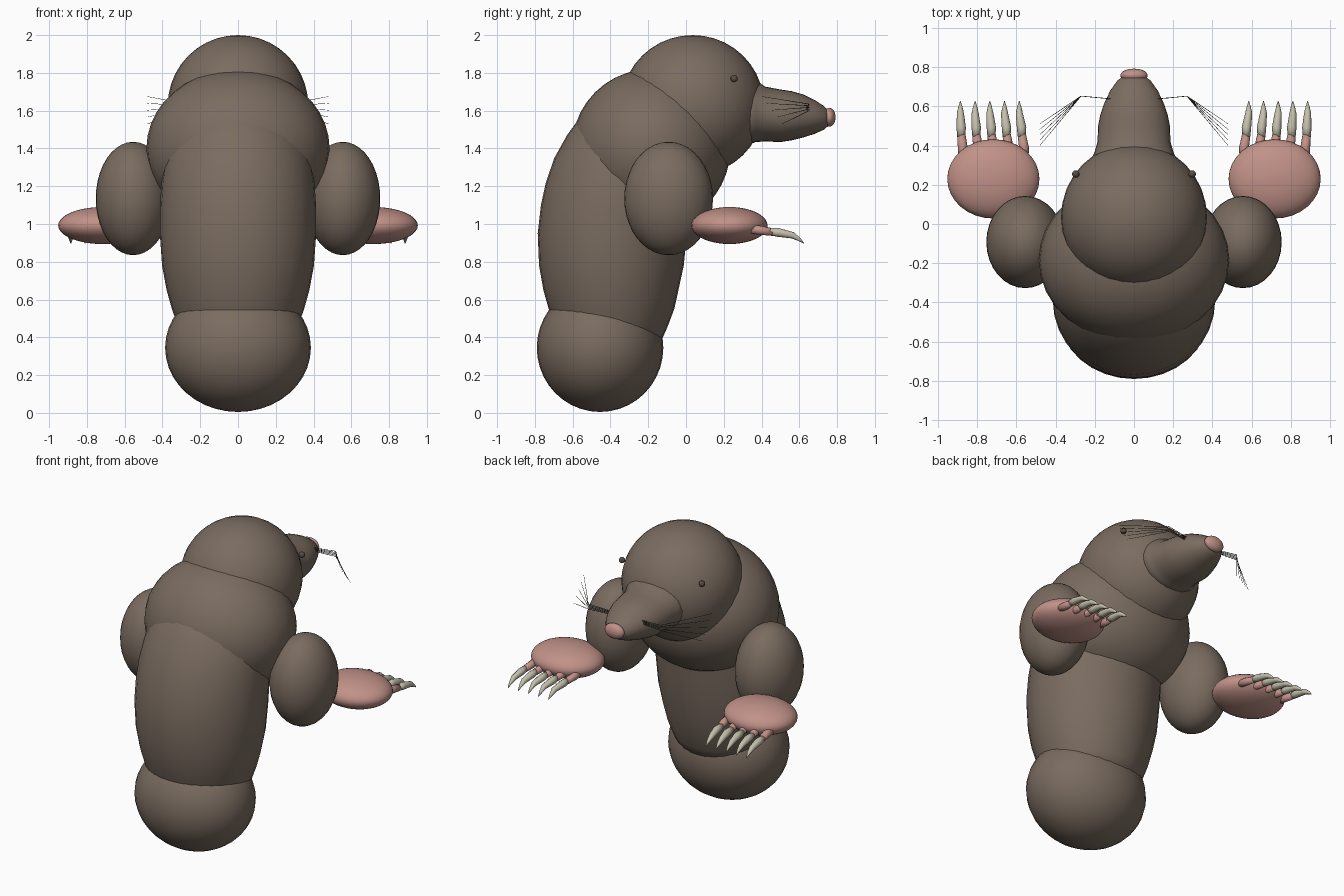
import bpy, bmesh, math
from mathutils import Vector

if "Cube" in bpy.data.objects:
    bpy.data.objects.remove(bpy.data.objects["Cube"])


def material(name, rgb):
    m = bpy.data.materials.new(name)
    m.diffuse_color = (*rgb, 1)
    m.use_nodes = True
    m.node_tree.nodes["Principled BSDF"].inputs["Base Color"].default_value = m.diffuse_color
    return m


FUR = material("brown fur", (0.195, 0.150, 0.117))
PINK = material("pink skin", (0.53, 0.285, 0.245))
CLAW = material("bone claw", (0.55, 0.52, 0.41))
DARK = material("dark whisker", (0.07, 0.065, 0.055))
EYE = material("eye brown", (0.10, 0.075, 0.058))


def finish(name, bm, mat):
    bmesh.ops.recalc_face_normals(bm, faces=bm.faces)
    me = bpy.data.meshes.new(name)
    bm.to_mesh(me)
    bm.free()
    me.materials.append(mat)
    for p in me.polygons:
        p.use_smooth = True
    ob = bpy.data.objects.new(name, me)
    bpy.context.collection.objects.link(ob)
    return ob


def ellipsoid(name, centre, radii, mat, segs=32, rings=20):
    bm = bmesh.new()
    bmesh.ops.create_uvsphere(bm, u_segments=segs, v_segments=rings, radius=1)
    for v in bm.verts:
        v.co = Vector(c + r * k for c, r, k in zip(centre, radii, v.co))
    return finish(name, bm, mat)


def loft(name, rings, mat, sides=32):
    """rings: (centre, axis_a, axis_b), with elliptical sections, capped ends"""
    bm = bmesh.new()
    loops = []
    for c, a, b in rings:
        angles = [math.tau * i / sides for i in range(sides)]
        loops.append([bm.verts.new(Vector(c) + Vector(a) * math.cos(t) + Vector(b) * math.sin(t))
                      for t in angles])
    for lo, hi in zip(loops, loops[1:]):
        for i in range(sides):
            j = (i + 1) % sides
            bm.faces.new((lo[i], lo[j], hi[j], hi[i]))
    bm.faces.new(loops[0])
    bm.faces.new(loops[-1])
    return finish(name, bm, mat)


def tube(name, points, radii, mat, sides=10):
    """round tube with a varying radius along a path"""
    pts = [Vector(p) for p in points]
    rings = []
    for i, (p, r) in enumerate(zip(pts, radii)):
        d = (pts[min(i + 1, len(pts) - 1)] - pts[max(i - 1, 0)]).normalized()
        a = d.cross(Vector((0, 0, 1))).normalized()
        rings.append((p, a * r, d.cross(a) * r))
    return loft(name, rings, mat, sides)


# Body: rump ball, leaning torso, shoulder ball, head
ellipsoid("rump", (0, -0.455, 0.345), (0.386, 0.335, 0.340), FUR)
torso = [  # z, back y, front y, half width
    (0.36, -0.64, -0.14, 0.27), (0.45, -0.69, -0.10, 0.315), (0.55, -0.727, -0.062, 0.35),
    (0.65, -0.755, -0.04, 0.378), (0.78, -0.778, -0.012, 0.402), (0.95, -0.785, 0.005, 0.414),
    (1.10, -0.768, 0.02, 0.413), (1.22, -0.742, 0.03, 0.405), (1.35, -0.697, 0.03, 0.385),
    (1.47, -0.63, 0.0, 0.34), (1.56, -0.565, -0.05, 0.27), (1.63, -0.48, -0.12, 0.17)]
loft("torso", [((0, (b + f) / 2, z), (w, 0, 0), (0, (f - b) / 2, 0))
               for z, b, f, w in torso], FUR)
ellipsoid("shoulders", (0, -0.185, 1.40), (0.485, 0.42, 0.42), FUR)
ellipsoid("head", (0, 0.035, 1.628), (0.372, 0.378, 0.372), FUR)

# Snout and nose
snout = [  # y, centre z, half height, half width
    (0.30, 1.60, 0.19, 0.23), (0.37, 1.597, 0.163, 0.20), (0.42, 1.582, 0.145, 0.186),
    (0.50, 1.573, 0.139, 0.183), (0.56, 1.573, 0.130, 0.171), (0.62, 1.572, 0.114, 0.150),
    (0.68, 1.567, 0.090, 0.121), (0.73, 1.562, 0.063, 0.086), (0.765, 1.56, 0.03, 0.04)]
loft("snout", [((0, y, z), (w, 0, 0), (0, 0, h)) for y, z, h, w in snout], FUR)
ellipsoid("nose", (0, 0.758, 1.565), (0.070, 0.034, 0.050), PINK, 20, 12)

for s, side in ((-1, "left"), (1, "right")):
    ellipsoid(f"{side}_eye", (s * 0.297, 0.255, 1.77), (0.019,) * 3, EYE, 14, 10)
    ellipsoid(f"{side}_arm", (s * 0.555, -0.092, 1.135), (0.198, 0.235, 0.300), FUR)
    ellipsoid(f"{side}_hand", (s * 0.717, 0.23, 0.992), (0.235, 0.202, 0.098), PINK)

    # Five fingers, each with a curved claw
    for i in range(5):
        k = i - 2
        base, mid, tip = 0.717 + k * 0.078, 0.727 + k * 0.077, 0.735 + k * 0.075
        tube(f"{side}_finger_{i + 1}",
             [(s * base, 0.33, 0.975), (s * base, 0.39, 0.967), (s * mid, 0.46, 0.957)],
             [0.024, 0.025, 0.021], PINK)
        tube(f"{side}_claw_{i + 1}",
             [(s * mid, 0.445, 0.960), (s * mid, 0.49, 0.955), (s * tip, 0.565, 0.940),
              (s * tip, 0.60, 0.918), (s * tip, 0.625, 0.897)],
             [0.020, 0.024, 0.018, 0.010, 0.002], CLAW)

    # Whiskers: bent outward, then fanned backward
    for i in range(5):
        f = i / 4
        tube(f"{side}_whisker_{i + 1}",
             [(s * 0.09, 0.635, 1.60 + 0.02 * (1 - f)),
              (s * 0.27, 0.652, 1.635 - 0.035 * f),
              (s * 0.48, 0.40 + 0.11 * f, 1.675 - 0.145 * f)],
             [0.002, 0.002, 0.001], DARK, 5)
